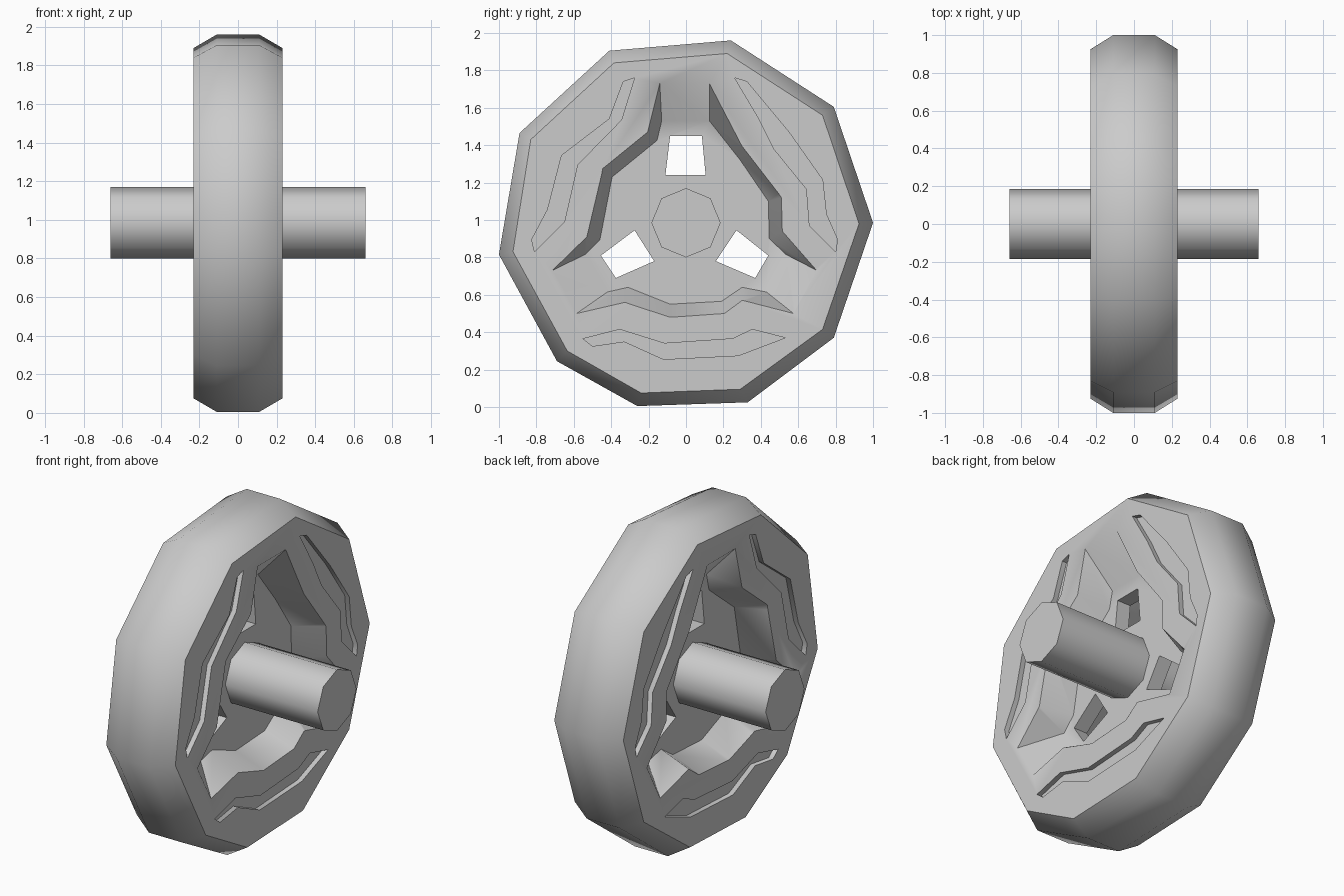
import bpy, bmesh, math

if "Cube" in bpy.data.objects:
    bpy.data.objects.remove(bpy.data.objects["Cube"])


def loft(name, sections):
    """Closed solid from (x, [(y, z), ...]) cross-sections along the x axis."""
    bm = bmesh.new()
    rings = [[bm.verts.new((x, y, z)) for y, z in pts] for x, pts in sections]
    n = len(rings[0])
    for a, b in zip(rings, rings[1:]):
        for i in range(n):
            j = (i + 1) % n
            bm.faces.new((a[i], a[j], b[j], b[i]))
    bm.faces.new(rings[0])
    bm.faces.new(rings[-1])
    bmesh.ops.recalc_face_normals(bm, faces=bm.faces)
    mesh = bpy.data.meshes.new(name)
    bm.to_mesh(mesh)
    bm.free()
    obj = bpy.data.objects.new(name, mesh)
    bpy.context.collection.objects.link(obj)
    return obj


def activate(obj):
    bpy.ops.object.select_all(action='DESELECT')
    obj.select_set(True)
    bpy.context.view_layer.objects.active = obj


def cut(target, cutter):
    cutter.hide_render = True
    mod = target.modifiers.new("cut", 'BOOLEAN')
    mod.operation = 'DIFFERENCE'
    mod.solver = 'EXACT'
    mod.object = cutter
    activate(target)
    bpy.ops.object.modifier_apply(modifier=mod.name)
    bpy.data.objects.remove(cutter, do_unlink=True)


def blend(a, b, t):
    return [(p[0] + (q[0] - p[0]) * t, p[1] + (q[1] - p[1]) * t) for p, q in zip(a, b)]


HALF, FLOOR, OVER = 0.23, 0.045, 0.25

# Wheel body: irregular ten-sided tread with bevelled shoulders
tread = [(.24, 1.96), (.79, 1.605), (1, .985), (.79, .37), (.33, .025),
         (-.26, .005), (-.69, .245), (-1, .815), (-.89, 1.465), (-.41, 1.905)]
side = [(.22, 1.89), (.73, 1.56), (.925, .98), (.73, .415), (.29, .095),
        (-.24, .075), (-.635, .30), (-.925, .83), (-.83, 1.43), (-.385, 1.84)]
wheel = loft("wheel", [(-HALF, side), (-.11, tread), (.11, tread), (HALF, side)])

# Three-lobed sloping recess on each side
recess_rim = [(-.14, 1.73), (.125, 1.73), (.315, 1.375), (.51, 1.12), (.515, .94), (.70, .73),
              (.575, .50), (.30, .57), (.205, .50), (-.085, .48), (-.325, .56),
              (-.585, .50), (-.715, .73), (-.53, .91), (-.445, 1.275), (-.205, 1.47)]
recess_floor = [(-.13, 1.53), (.125, 1.53), (.29, 1.32), (.44, 1.10), (.445, .90), (.535, .815),
                (.43, .615), (.30, .64), (.19, .565), (-.085, .55), (-.31, .64),
                (-.42, .615), (-.54, .815), (-.46, .895), (-.395, 1.23), (-.155, 1.425)]
recess_over = blend(recess_floor, recess_rim, (OVER - FLOOR) / (HALF - FLOOR))
for s in (1, -1):
    cut(wheel, loft("recess_cutter", [(s * FLOOR, recess_floor), (s * OVER, recess_over)]))

# Through holes around the axle
holes = [
    [(-.085, 1.45), (.085, 1.45), (.105, 1.24), (-.11, 1.24)],
    [(-.275, .945), (-.17, .78), (-.375, .69), (-.455, .81)],
    [(.27, .945), (.44, .81), (.37, .69), (.16, .78)],
]
for pts in holes:
    cut(wheel, loft("hole_cutter", [(-.3, pts), (.3, pts)]))

# Shallow bent grooves on each side face
grooves = [
    [(-.275, 1.76), (-.335, 1.74), (-.41, 1.54), (-.665, 1.345), (-.74, 1.055), (-.825, .895),
     (-.81, .83), (-.65, .99), (-.58, 1.295), (-.345, 1.535)],
    [(.26, 1.76), (.325, 1.74), (.55, 1.47), (.73, 1.215), (.75, 1.03), (.81, .895),
     (.80, .83), (.66, .97), (.645, 1.165), (.47, 1.38), (.385, 1.55)],
    [(-.55, .365), (-.355, .415), (-.115, .34), (.25, .365), (.355, .415), (.53, .37),
     (.28, .275), (-.12, .255), (-.33, .35), (-.50, .325)],
]
for pts in grooves:
    for s in (1, -1):
        cut(wheel, loft("groove_cutter", [(s * (HALF - .03), pts), (s * OVER, pts)]))

# Eight-sided axle through the middle
octagon = [(.185 * math.sin(math.radians(45 * i)), .985 + .185 * math.cos(math.radians(45 * i)))
           for i in range(8)]
axle = loft("axle", [(-.66, octagon), (.66, octagon)])

# Smooth rounding, sharp side faces
for obj in (wheel, axle):
    activate(obj)
    bpy.ops.object.shade_smooth_by_angle(angle=math.radians(50))
